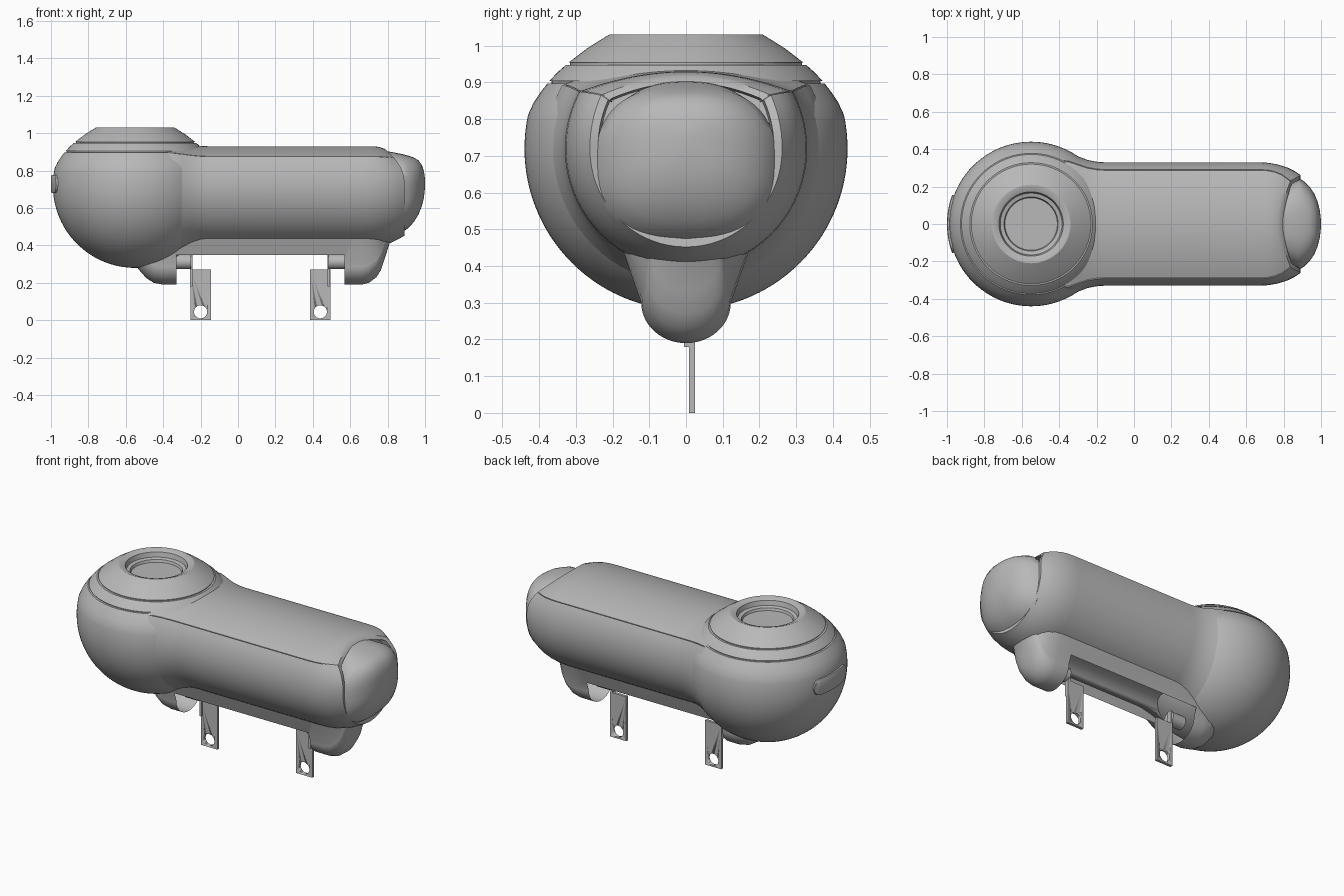
import bpy, bmesh, math
from mathutils import Vector

if "Cube" in bpy.data.objects:
    bpy.data.objects.remove(bpy.data.objects["Cube"])

grey = bpy.data.materials.new("mid_grey")
grey.use_nodes = True
grey.diffuse_color = (0.48, 0.48, 0.48, 1)
grey.node_tree.nodes["Principled BSDF"].inputs["Base Color"].default_value = grey.diffuse_color


def finish(name, bm, angle=35):
    bmesh.ops.recalc_face_normals(bm, faces=bm.faces)
    mesh = bpy.data.meshes.new(name)
    bm.to_mesh(mesh)
    bm.free()
    ob = bpy.data.objects.new(name, mesh)
    bpy.context.collection.objects.link(ob)
    mesh.materials.append(grey)
    bpy.ops.object.select_all(action='DESELECT')
    ob.select_set(True)
    bpy.context.view_layer.objects.active = ob
    bpy.ops.object.shade_smooth_by_angle(angle=math.radians(angle))
    return ob


def loft(name, rings, angle=35):
    """Skin a list of closed rings and cap both ends."""
    bm = bmesh.new()
    loops = [[bm.verts.new(p) for p in ring] for ring in rings]
    n = len(loops[0])
    for a, b in zip(loops, loops[1:]):
        for i in range(n):
            j = (i + 1) % n
            bm.faces.new((a[i], a[j], b[j], b[i]))
    bm.faces.new(loops[0])
    bm.faces.new(loops[-1])
    return finish(name, bm, angle)


def lathe(name, profile, cx, steps=96):
    bm = bmesh.new()
    verts = [bm.verts.new((r, 0, z)) for r, z in profile]
    edges = [bm.edges.new(p) for p in zip(verts, verts[1:])]
    bmesh.ops.spin(bm, geom=verts + edges, axis=(0, 0, 1), cent=(0, 0, 0),
                   angle=math.tau, steps=steps)
    bmesh.ops.remove_doubles(bm, verts=bm.verts, dist=1e-4)
    bmesh.ops.translate(bm, verts=bm.verts, vec=(cx, 0, 0))
    return finish(name, bm, 30)


def box(name, lo, hi):
    corners = lambda x: [(x, lo[1], lo[2]), (x, hi[1], lo[2]), (x, hi[1], hi[2]), (x, lo[1], hi[2])]
    return loft(name, [corners(lo[0]), corners(hi[0])])


def rod(name, a, b, r, n=40):
    a, b = Vector(a), Vector(b)
    u = (b - a).orthogonal().normalized()
    v = (b - a).normalized().cross(u)
    ring = lambda c: [c + r * (u * math.cos(t) + v * math.sin(t))
                      for t in (math.tau * i / n for i in range(n))]
    return loft(name, [ring(a), ring(b)])


def cut(ob, cutter):
    mod = ob.modifiers.new("cut", 'BOOLEAN')
    mod.operation = 'DIFFERENCE'
    mod.solver = 'EXACT'
    mod.object = cutter
    bpy.context.view_layer.objects.active = ob
    # keep the cut ahead of any smoothing modifier
    while ob.modifiers[0] != mod:
        bpy.ops.object.modifier_move_up(modifier=mod.name)
    bpy.ops.object.modifier_apply(modifier=mod.name)


# Round head with two seam grooves and a dished top
CX, CZ, R = -0.55, 0.72, 0.44
profile = [(R * math.cos(t), CZ + R * math.sin(t))
           for t in (math.radians(-90 + 102 * i / 34) for i in range(35))]
profile[0] = (0, CZ - R)
profile += [(0.415, 0.845), (0.395, 0.875), (0.378, 0.897), (0.366, 0.897), (0.366, 0.904), (0.372, 0.904),
            (0.35, 0.928), (0.328, 0.947), (0.316, 0.947), (0.316, 0.954), (0.32, 0.954),
            (0.268, 0.994), (0.21, 1.03), (0.2, 1.03), (0.172, 1.018), (0.165, 0.99), (0.145, 0.985),
            (0.14, 0.97), (0, 0.97)]
lathe("round_head", profile, CX)


# Long barrel: circular belly, seam groove and a shallow crown
def barrel_section():
    start = math.asin(0.155 / 0.33)
    belly = [(math.cos(t), math.sin(t) * 0.33) for t in
             (start - (start + math.pi / 2) * i / 24 for i in range(25))]
    half = []
    for i in range(13):
        y = 0.87 * i / 12
        half.append((y, 0.155 + 0.055 * (1 - (y / 0.88) ** 2)))
    half += [(0.855, 0.158), (0.855, 0.151)] + belly
    return half + [(-y, z) for y, z in reversed(half[1:-1])]


def barrel_ring(x, w, top, bottom, lean=0):
    ring = []
    for y, z in barrel_section():
        z = CZ + z * ((top - CZ) / 0.21 if z > 0 else (CZ - bottom) / 0.33)
        back = lean * max(0, (z - 0.74) / 0.18) ** 2
        ring.append((x - back, y * w, z))
    return ring


barrel = loft("barrel", [barrel_ring(*s) for s in [
    (-0.4, 0.385, 0.955, 0.335), (-0.35, 0.382, 0.955, 0.335), (-0.3, 0.362, 0.948, 0.355),
    (-0.25, 0.343, 0.938, 0.375), (-0.2, 0.333, 0.932, 0.387), (-0.16, 0.33, 0.93, 0.39),
    (0.67, 0.33, 0.93, 0.39), (0.72, 0.327, 0.93, 0.392, 0.01), (0.77, 0.318, 0.929, 0.4, 0.03),
    (0.82, 0.302, 0.926, 0.415, 0.06), (0.86, 0.282, 0.922, 0.435, 0.09),
    (0.89, 0.262, 0.917, 0.452, 0.11), (0.886, 0.24, 0.9, 0.475, 0.11), (0.84, 0.235, 0.895, 0.48, 0.11)]])


# Bulging end cap
def cap_ring(x, w, top, bottom, n=56):
    c, h = (top + bottom) / 2, (top - bottom) / 2
    ring = []
    for i in range(n):
        t = math.tau * i / n
        f = lambda v: math.copysign(abs(v) ** 0.78, v)
        ring.append((x, w * f(math.cos(t)), c + h * f(math.sin(t))))
    return ring


loft("end_cap", [cap_ring(*s) for s in [
    (0.75, 0.17, 0.908, 0.53), (0.82, 0.215, 0.9, 0.495), (0.88, 0.245, 0.888, 0.473), (0.91, 0.228, 0.88, 0.492),
    (0.94, 0.198, 0.87, 0.525), (0.965, 0.16, 0.855, 0.565), (0.983, 0.117, 0.83, 0.61),
    (0.993, 0.075, 0.802, 0.65), (0.998, 0.035, 0.77, 0.69), (1.0, 0.008, 0.75, 0.72)]], 45)


# Underside keel that ends in two rounded feet
def keel_ring(x, bottom, w):
    half = [(1.75 * w, 0.56)]
    half += [(w * math.cos(t), bottom + 0.11 * (1 - math.sin(t)))
             for t in (math.pi / 2 * i / 12 for i in range(13))]
    return [(x, y, z) for y, z in half] + [(x, -y, z) for y, z in reversed(half[:-1])]


keel = loft("keel_with_feet", [keel_ring(*s) for s in [
    (-0.56, 0.31, 0.06), (-0.53, 0.27, 0.09), (-0.49, 0.225, 0.108), (-0.45, 0.2, 0.118),
    (-0.4, 0.19, 0.122), (0.66, 0.19, 0.122), (0.7, 0.2, 0.12), (0.74, 0.23, 0.114),
    (0.765, 0.27, 0.108), (0.785, 0.33, 0.1), (0.81, 0.41, 0.09), (0.83, 0.45, 0.08)]], 40)

# Open the keel between the feet and hollow a channel above the gap
gap = box("gap_cutter", (-0.33, -0.4, 0.05), (0.57, 0.4, 0.35))
channel = rod("channel_cutter", (-0.33, 0, 0.325), (0.57, 0, 0.325), 0.125)
for part in (keel, barrel):
    for cutter in (gap, channel):
        cut(part, cutter)
for cutter in (gap, channel):
    bpy.data.objects.remove(cutter)

# Hinge pins, flanges and drilled mounting tabs
for side, foot, pin_end, tab in (("right", -0.33, -0.25, -0.2), ("left", 0.57, 0.485, 0.44)):
    rod(side + "_pin", (foot - math.copysign(0.01, -foot), 0, 0.313), (pin_end, 0, 0.313), 0.04)
    box(side + "_flange", (pin_end - 0.006, -0.005, 0.18), (pin_end + 0.006, 0.025, 0.35))
    plate = box(side + "_tab", (tab - 0.055, 0.008, 0), (tab + 0.055, 0.025, 0.27))
    drill = rod("drill", (tab, -0.1, 0.045), (tab, 0.1, 0.045), 0.035)
    cut(plate, drill)
    bpy.data.objects.remove(drill)

# Curved pill-shaped button on the head
rings = []
for i in range(33):
    s = -1 + i / 16
    t = math.pi + 0.355 * s
    edge = max(0, (abs(s) - 0.7) / 0.3)
    h = 0.048 * math.sqrt(max(0.004, 1 - edge ** 2))
    rings.append([(CX + r * math.cos(t), r * math.sin(t), 0.728 + z)
                  for r, z in ((0.4, -h), (0.446, -h), (0.45, -h * 0.85),
                               (0.45, h * 0.85), (0.446, h), (0.4, h))])
loft("side_button", rings)
